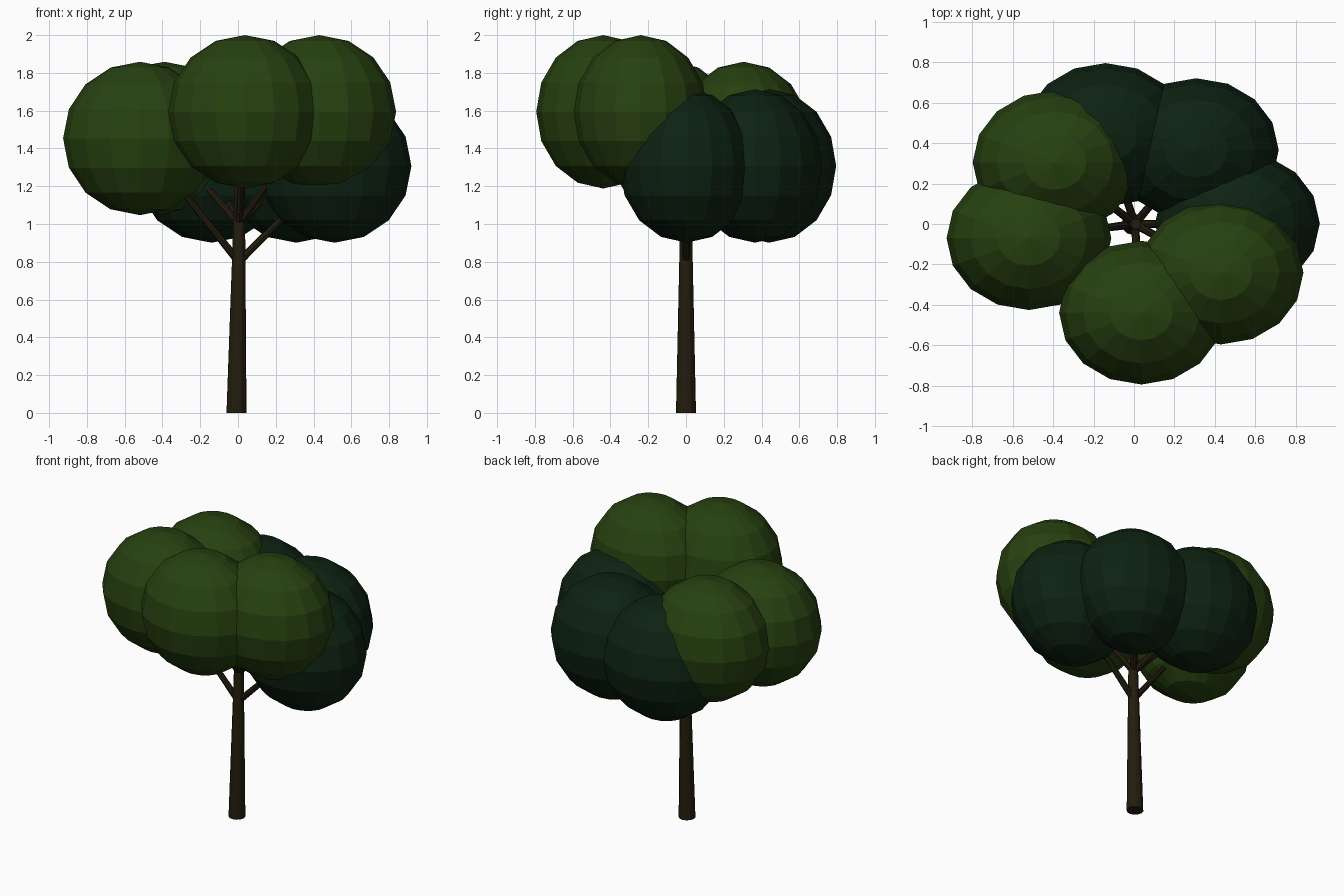
import bpy, bmesh, math
from mathutils import Vector, Matrix

if "Cube" in bpy.data.objects:
    bpy.data.objects.remove(bpy.data.objects["Cube"])


def material(name, rgb):
    m = bpy.data.materials.new(name)
    m.diffuse_color = (*rgb, 1.0)
    m.use_nodes = True
    m.node_tree.nodes["Principled BSDF"].inputs["Base Color"].default_value = m.diffuse_color
    return m


BARK = material("brown bark", (0.017, 0.012, 0.004))
LIGHT = material("light leaf green", (0.020, 0.052, 0.005))
DARK = material("dark leaf green", (0.004, 0.016, 0.006))


def finish(bm, name, mat):
    mesh = bpy.data.meshes.new(name)
    bm.to_mesh(mesh)
    bm.free()
    mesh.materials.append(mat)
    ob = bpy.data.objects.new(name, mesh)
    bpy.context.collection.objects.link(ob)
    return ob


def leaf_ball(name, centre, mat):
    # flat-shaded ball, slightly squashed front to back
    bm = bmesh.new()
    bmesh.ops.create_uvsphere(bm, u_segments=16, v_segments=8, radius=1.0,
                              matrix=Matrix.Translation(centre) @ Matrix.Diagonal((0.407, 0.355, 0.406, 1.0)))
    return finish(bm, name, mat)


def limb(name, start, end, r1, r2, sides):
    # tapered stick between two points
    a, b = Vector(start), Vector(end)
    turn = (b - a).to_track_quat('Z', 'Y').to_matrix().to_4x4()
    bm = bmesh.new()
    bmesh.ops.create_cone(bm, cap_ends=True, segments=sides, radius1=r1, radius2=r2,
                          depth=(b - a).length,
                          matrix=Matrix.Translation((a + b) / 2) @ turn)
    return finish(bm, name, BARK)


# trunk, leaning very slightly to the right, cut level with the ground
trunk = limb("trunk", (-0.008, 0, 0), (0.010, 0, 1.25), 0.053, 0.026, 12)
for v in trunk.data.vertices:
    if v.co.z < 0.1:
        v.co.z = 0.0

# leaf balls: centre, colour, height where the branch leaves the trunk
balls = [
    ((0.037, -0.438, 1.594), LIGHT, 1.0),
    ((0.430, -0.240, 1.594), LIGHT, 1.0),
    ((-0.519, -0.070, 1.453), LIGHT, 0.8),
    ((-0.390, 0.305, 1.453), LIGHT, 1.0),
    ((0.511, 0.003, 1.307), DARK, 0.8),
    ((0.308, 0.365, 1.307), DARK, 1.0),
    ((-0.140, 0.440, 1.307), DARK, 1.0),
]
for i, (centre, mat, fork) in enumerate(balls, 1):
    leaf_ball(f"leaf_ball_{i}", centre, mat)
    start = Vector((0.004, 0, fork))
    end = start.lerp(Vector(centre), 0.8)
    limb(f"branch_{i}", start, end, 0.021, 0.015, 8)
